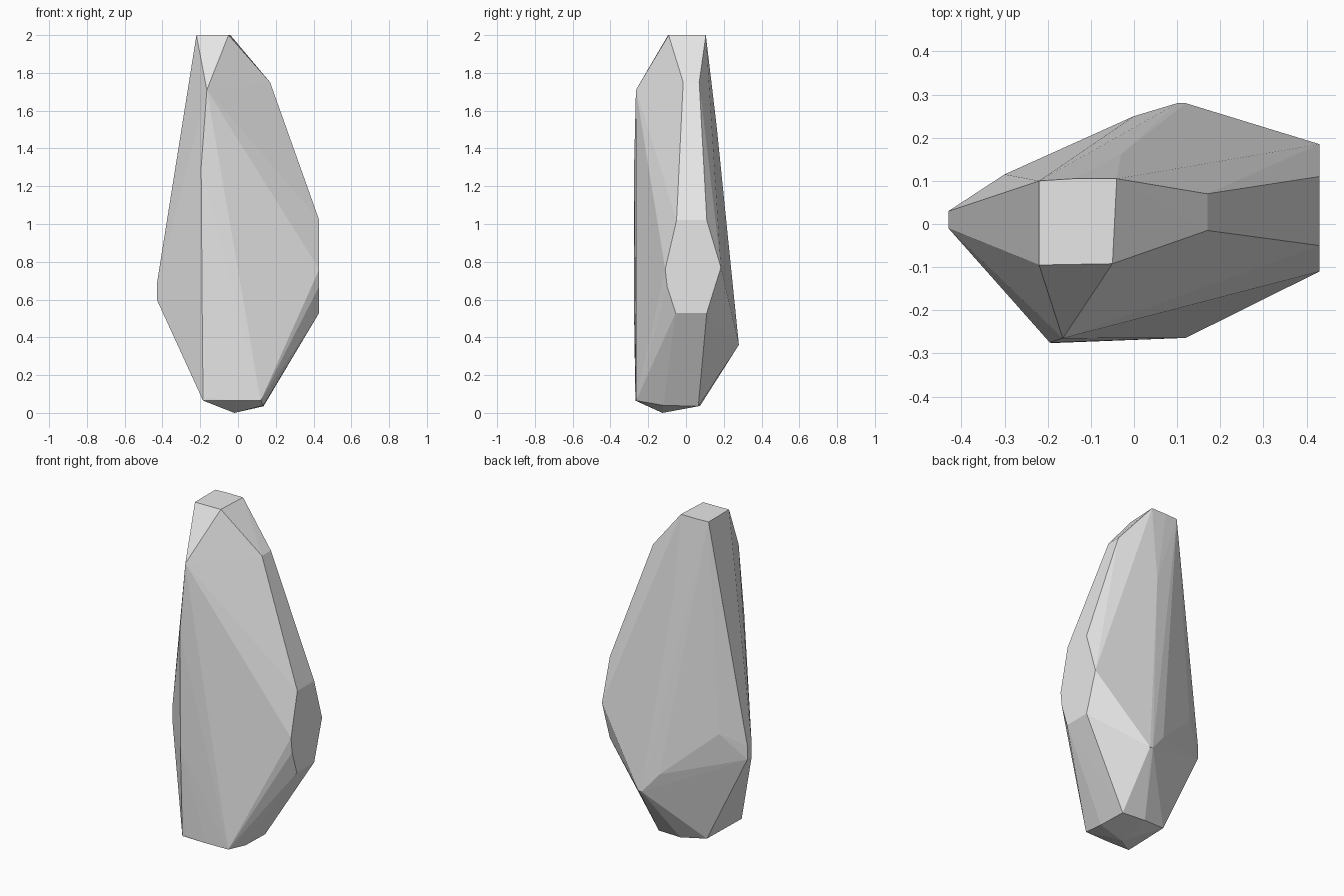
import bpy, bmesh

# Corner points of the faceted stone, grouped by region
top = [(-.22, -.095, 2), (-.05, -.092, 2), (-.04, .105, 2), (-.14, .105, 2), (-.22, .10, 2)]
shoulder = [(.17, -.015, 1.75), (.17, .07, 1.75), (-.03, .162, 1.52)]
right_facet = [(.43, -.05, 1.02), (.43, .11, 1.02), (.43, .185, .77),
               (.43, .11, .53), (.43, -.055, .53), (.43, -.10, .67), (.43, -.11, .76)]
left_tip = [(-.43, -.01, .60), (-.43, .03, .60), (-.43, .03, .68), (-.43, -.01, .68)]
front_ridge = [(-.165, -.265, 1.71), (-.195, -.275, 1.30), (-.19, -.276, .60),
               (-.165, -.267, .08), (-.185, -.265, .065), (-.03, -.268, .065), (.12, -.264, .065)]
back = [(.10, .28, .36), (.12, .28, .36), (0, .25, .48), (-.30, .115, .75),
        (-.24, .10, .50), (.025, .187, .25), (-.184, .067, .208)]
base = [(-.02, -.125, 0), (.135, -.12, .04), (.135, .065, .035),
        (-.015, .075, .038), (-.17, .045, .06)]

# Wrap the corners in a convex shell
bm = bmesh.new()
for p in top + shoulder + right_facet + left_tip + front_ridge + back + base:
    bm.verts.new(p)
bmesh.ops.convex_hull(bm, input=bm.verts[:])
bmesh.ops.delete(bm, geom=[v for v in bm.verts if not v.link_faces], context='VERTS')

# Merge coplanar triangles into clean flat facets
bmesh.ops.dissolve_limit(bm, angle_limit=0.01, verts=bm.verts[:], edges=bm.edges[:])
bmesh.ops.recalc_face_normals(bm, faces=bm.faces[:])

mesh = bpy.data.meshes.new("rock")
bm.to_mesh(mesh)
bm.free()

# Plain grey stone
grey = bpy.data.materials.new("stone grey")
grey.diffuse_color = (.8, .8, .8, 1)
mesh.materials.append(grey)
rock = bpy.data.objects.new("rock", mesh)
bpy.context.collection.objects.link(rock)
